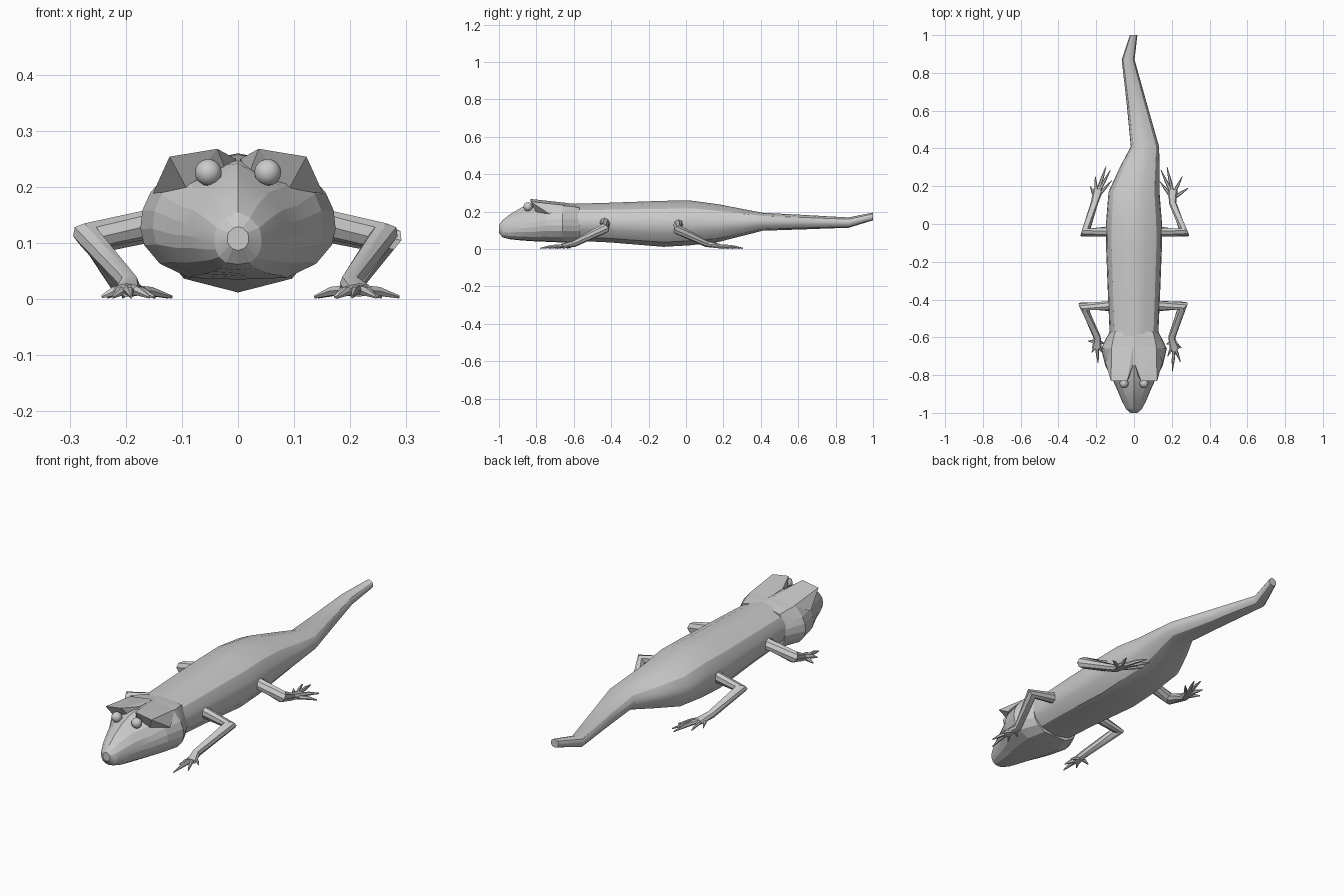
import bpy, bmesh, math
from mathutils import Vector

if "Cube" in bpy.data.objects:
    bpy.data.objects.remove(bpy.data.objects["Cube"])


def finish(bm, name, angle=None):
    bmesh.ops.recalc_face_normals(bm, faces=bm.faces[:])
    me = bpy.data.meshes.new(name)
    bm.to_mesh(me)
    bm.free()
    ob = bpy.data.objects.new(name, me)
    bpy.context.collection.objects.link(ob)
    if angle:
        bpy.ops.object.select_all(action='DESELECT')
        ob.select_set(True)
        bpy.context.view_layer.objects.active = ob
        bpy.ops.object.shade_smooth_by_angle(angle=math.radians(angle))
    return ob


def loft(name, rings, angle=None):
    bm = bmesh.new()
    loops = [[bm.verts.new(p) for p in r] for r in rings]
    for a, b in zip(loops, loops[1:]):
        n = len(a)
        for i in range(n):
            bm.faces.new((a[i], a[(i + 1) % n], b[(i + 1) % n], b[i]))
    bm.faces.new(loops[0])
    bm.faces.new(loops[-1])
    return finish(bm, name, angle)


def mirrored(half):
    """Close a half section that starts and ends on the centre line."""
    return half + [(-x, z) for x, z in half[-2:0:-1]]


def tube(name, pts, sizes, sides=8):
    pts = [Vector(p) for p in pts]
    rings = []
    for i, p in enumerate(pts):
        t = (pts[min(i + 1, len(pts) - 1)] - pts[max(i - 1, 0)]).normalized()
        u = t.cross(Vector((0, 0, 1))).normalized()
        v = u.cross(t)
        w, h = sizes[i]
        rings.append([p + u * w * math.cos(a) + v * h * math.sin(a)
                      for a in (2 * math.pi * k / sides for k in range(sides))])
    return loft(name, rings, 35)


# Body and curving tail: y, centre x, half width, bottom z, top z
section = mirrored([(0, 1), (.4, .9), (.8, .65), (.96, .3), (1, -.05),
                    (.92, -.42), (.65, -.8), (0, -1)])
stations = [(-.6, 0, .128, .045, .242), (-.4, 0, .137, .035, .248),
            (-.12, 0, .148, .012, .258), (.02, 0, .147, .02, .26),
            (.17, 0, .135, .037, .24), (.3, .03, .105, .07, .215),
            (.41, .058, .075, .098, .194), (.62, .018, .055, .105, .183),
            (.87, -.031, .034, .114, .169), (1, -.002, .02, .154, .195)]
loft("body_and_tail",
     [[(cx + x * w, y, (zb + zt) / 2 + z * (zt - zb) / 2) for x, z in section]
      for y, cx, w, zb, zt in stations], 30)

# Head: y, half width, top edge x, top edge z, centre top z, bottom z
head = [(-.57, .128, .10, .22, .24, .042), (-.61, .15, .11, .228, .244, .04),
        (-.66, .174, .12, .232, .247, .038), (-.75, .152, .105, .228, .247, .042),
        (-.82, .115, .08, .2, .242, .045), (-.88, .088, .055, .19, .222, .049),
        (-.94, .063, .035, .168, .187, .055), (-.98, .042, .022, .145, .155, .065),
        (-1, .019, .008, .127, .129, .09)]
rings = []
for y, w, ex, ez, zt, zb in head:
    h = ez - zb
    half = [(0, zt), (ex, ez), (w * .9, zb + h * .78), (w * .98, zb + h * .62),
            (w, zb + h * .45), (w * .96, zb + h * .3), (w * .8, zb + h * .13),
            (w * .5, zb), (0, zb - .003)]
    rings.append([(x, y, z) for x, z in mirrored(half)])
loft("head", rings, 12)

# Overhanging brows and eyes
for s, side in ((-1, "left"), (1, "right")):
    bm = bmesh.new()
    for x, y, z in [(.037, -.832, .268), (.122, -.832, .254), (.118, -.65, .234),
                    (.004, -.74, .25), (.004, -.64, .247), (.152, -.73, .188),
                    (.09, -.8, .195), (.02, -.8, .225)]:
        bm.verts.new((s * x, y, z))
    bmesh.ops.convex_hull(bm, input=bm.verts[:])
    finish(bm, side + "_brow")
    bm = bmesh.new()
    bmesh.ops.create_uvsphere(bm, u_segments=12, v_segments=8, radius=.024)
    bmesh.ops.translate(bm, verts=bm.verts[:], vec=(s * .053, -.845, .226))
    finish(bm, side + "_eye", 40)

# Legs: root, knee, ankle, palm end, toe tips (x, y)
legs = {
    "right_front": [(.1, -.435, .145), (.258, -.432, .112), (.2, -.6, .028), (.216, -.665, .016),
                    [(.172, -.635), (.178, -.7), (.203, -.78), (.246, -.73), (.25, -.655)]],
    "left_front": [(-.1, -.435, .145), (-.267, -.436, .112), (-.195, -.6, .028), (-.197, -.66, .016),
                   [(-.243, -.62), (-.223, -.68), (-.19, -.735), (-.158, -.69), (-.15, -.635)]],
    "right_hind": [(.1, -.038, .14), (.266, -.046, .105), (.205, .11, .028), (.205, .18, .016),
                   [(.137, .225), (.143, .285), (.175, .3), (.255, .25), (.287, .19)]],
    "left_hind": [(-.1, -.038, .14), (-.258, -.046, .105), (-.21, .11, .028), (-.19, .18, .016),
                  [(-.232, .2), (-.205, .25), (-.148, .305), (-.125, .285), (-.118, .23)]],
}
for name, (root, knee, ankle, palm, tips) in legs.items():
    tube(name + "_leg", [root, knee, ankle, palm],
         [(.029, .027), (.031, .027), (.019, .018), (.026, .012)])
    for i, (x, y) in enumerate(tips):
        k = (i - 2) / 2
        tip = Vector((x, y, .004))
        base = Vector(ankle).lerp(Vector(palm), .8 - .45 * abs(k))
        base.z = .018
        mid = base.lerp(tip, .55)
        mid.z = .014
        tube(f"{name}_toe_{i + 1}", [base, mid, tip],
             [(.010, .010), (.008, .009), (.002, .003)], 6)
